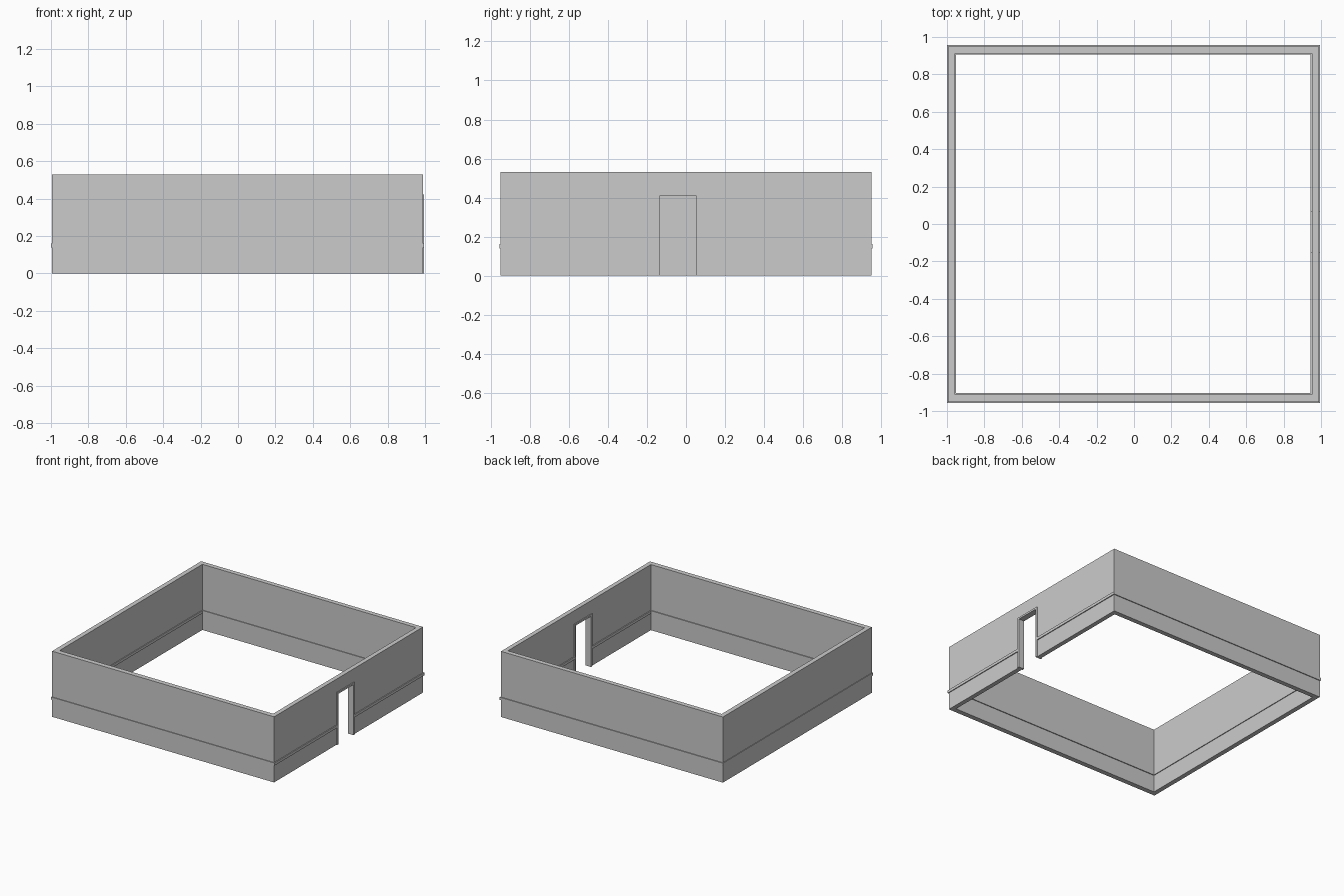
import bpy, bmesh

if "Cube" in bpy.data.objects:
    bpy.data.objects.remove(bpy.data.objects["Cube"])


def add_object(name, bm):
    bmesh.ops.recalc_face_normals(bm, faces=bm.faces)
    mesh = bpy.data.meshes.new(name)
    bm.to_mesh(mesh)
    bm.free()
    obj = bpy.data.objects.new(name, mesh)
    bpy.context.collection.objects.link(obj)
    return obj


def sweep_closed(name, loops):
    """Skin a list of equal-length closed loops, the last joining the first."""
    bm = bmesh.new()
    rows = [[bm.verts.new(p) for p in loop] for loop in loops]
    for a, b in zip(rows, rows[1:] + rows[:1]):
        for i in range(len(a)):
            j = (i + 1) % len(a)
            bm.faces.new((a[i], a[j], b[j], b[i]))
    return add_object(name, bm)


def ring(name, outer, inner, z0, z1):
    """Hollow rectangle; outer and inner are (x0, x1, y0, y1)."""
    def rect(r, z):
        x0, x1, y0, y1 = r
        return [(x0, y0, z), (x1, y0, z), (x1, y1, z), (x0, y1, z)]
    return sweep_closed(name, [rect(outer, z0), rect(outer, z1),
                               rect(inner, z1), rect(inner, z0)])


def prism(name, points, direction):
    """Extrude a flat outline along a direction."""
    bm = bmesh.new()
    face = bm.faces.new([bm.verts.new(p) for p in points])
    new = bmesh.ops.extrude_face_region(bm, geom=[face], use_keep_orig=True)["geom"]
    bmesh.ops.translate(bm, vec=direction,
                        verts=[g for g in new if isinstance(g, bmesh.types.BMVert)])
    return add_object(name, bm)


# Door frame: outer and inner opening sizes
Y0, Y1, TOP = -0.156, 0.068, 0.423
y0, y1, top = -0.137, 0.053, 0.408
outline = [(Y0, 0), (Y0, TOP), (Y1, TOP), (Y1, 0),
           (y1, 0), (y1, top), (y0, top), (y0, 0)]
prism("door_frame", [(0.945, y, z) for y, z in outline], (0.050, 0, 0))

# Four walls with a doorway cut through the right side
walls = ring("walls", (-0.995, 0.988, -0.951, 0.950),
             (-0.957, 0.952, -0.911, 0.912), 0, 0.53)
cutter = prism("doorway_cutter",
               [(0.9, Y0, -0.1), (0.9, Y1, -0.1), (0.9, Y1, TOP), (0.9, Y0, TOP)],
               (0.2, 0, 0))
cutter.hide_render = True
cutter.hide_viewport = True
cut = walls.modifiers.new("doorway", 'BOOLEAN')
cut.operation = 'DIFFERENCE'
cut.solver = 'EXACT'
cut.object = cutter

# Rail running around both wall faces, stopping at the door frame
X0, X1, F, B = -1.0, 0.995, -0.957, 0.957
x0, x1, f, b = -0.951, 0.945, -0.904, 0.906
path = [(X1, Y1), (X1, B), (X0, B), (X0, F), (X1, F), (X1, Y0),
        (x1, Y0), (x1, f), (x0, f), (x0, b), (x1, b), (x1, Y1)]
prism("wall_rail", [(x, y, 0.139) for x, y in path], (0, 0, 0.022))
